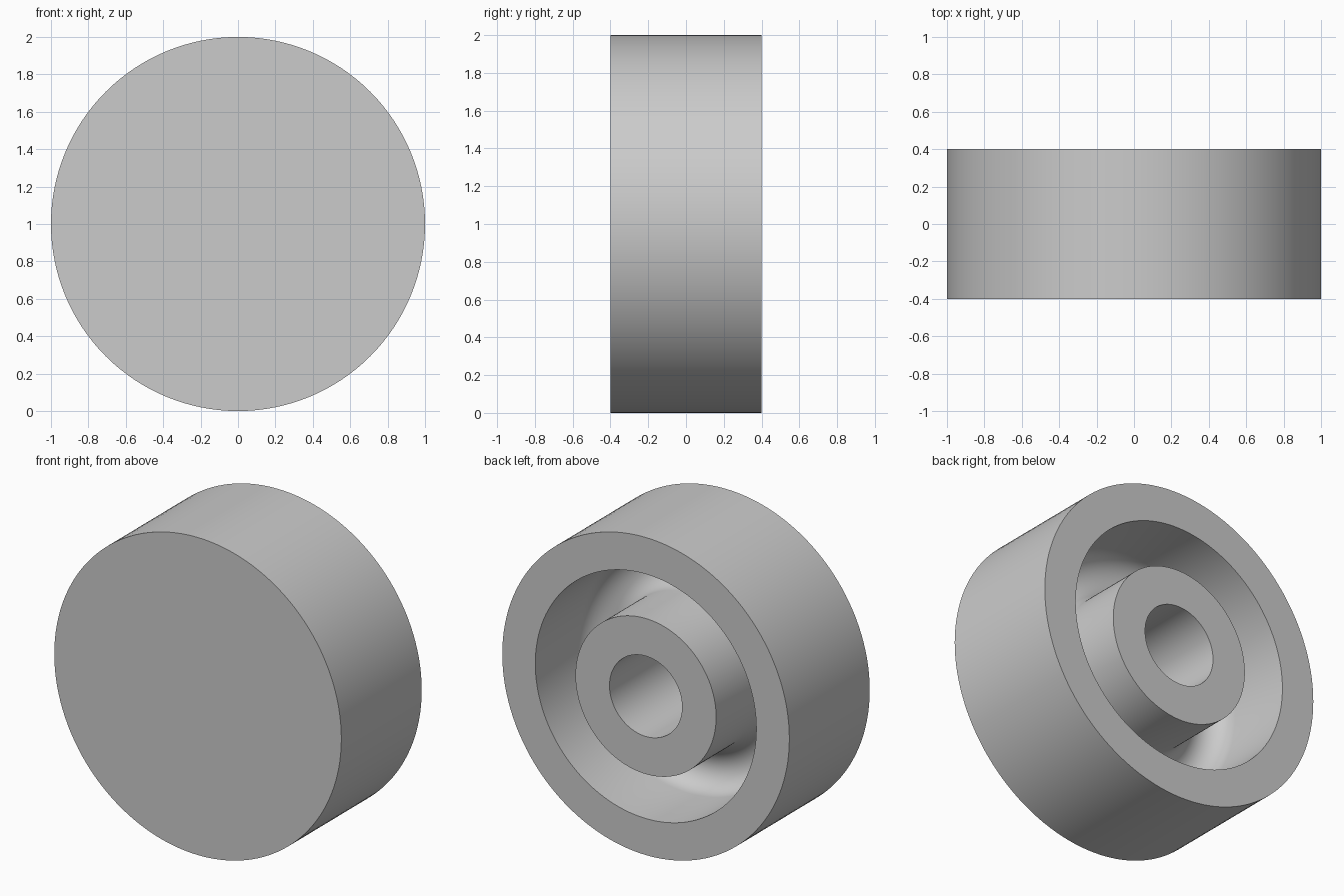
import bpy
import bmesh
from math import pi, sin, cos, radians
from mathutils import Matrix, Vector

cube = bpy.data.objects.get("Cube")
if cube:
    bpy.data.objects.remove(cube, do_unlink=True)

SEGMENTS = 128
HALF_DEPTH = 0.4
WHEEL_R = 1.0
RIM_INNER_R = 0.77
HUB_R = 0.49
BORE_R = 0.253
BORE_DEPTH = 0.6
WALL_DEPTH = 0.42      # straight part of the groove before its round bottom
ARC_STEPS = 16


def make_material(name, color):
    mat = bpy.data.materials.new(name)
    mat.use_nodes = True
    mat.diffuse_color = color
    bsdf = next(n for n in mat.node_tree.nodes if n.type == "BSDF_PRINCIPLED")
    bsdf.inputs["Base Color"].default_value = color
    return mat


def lathe(name, profile, mat):
    """Revolve (radius, y) points around the y axis into a closed solid."""
    bm = bmesh.new()
    verts = [bm.verts.new((r, y, 0)) for r, y in profile]
    edges = [bm.edges.new(pair) for pair in zip(verts, verts[1:])]
    bmesh.ops.spin(bm, geom=verts + edges, cent=(0, 0, 0), axis=(0, 1, 0),
                   angle=2 * pi, steps=SEGMENTS, use_duplicate=False)
    bmesh.ops.remove_doubles(bm, verts=bm.verts[:], dist=1e-4)
    bmesh.ops.recalc_face_normals(bm, faces=bm.faces[:])
    bmesh.ops.transform(bm, matrix=Matrix.Translation(Vector((0, 0, WHEEL_R))),
                        verts=bm.verts[:])
    mesh = bpy.data.meshes.new(name)
    bm.to_mesh(mesh)
    bm.free()
    mesh.materials.append(mat)
    obj = bpy.data.objects.new(name, mesh)
    bpy.context.collection.objects.link(obj)
    bpy.ops.object.select_all(action="DESELECT")
    obj.select_set(True)
    bpy.context.view_layer.objects.active = obj
    bpy.ops.object.shade_smooth_by_angle(angle=radians(30))
    return obj


# Round-bottomed groove between rim and hub
groove_mid = (RIM_INNER_R + HUB_R) / 2
groove_r = (RIM_INNER_R - HUB_R) / 2
groove = []
for i in range(ARC_STEPS + 1):
    a = pi * i / ARC_STEPS
    groove.append((groove_mid + groove_r * cos(a),
                   HALF_DEPTH - WALL_DEPTH - groove_r * sin(a)))

# Half section: closed front, tread, rim, groove, hub, blind bore
section = [
    (0, -HALF_DEPTH),
    (WHEEL_R, -HALF_DEPTH),
    (WHEEL_R, HALF_DEPTH),
    (RIM_INNER_R, HALF_DEPTH),
    *groove,
    (HUB_R, HALF_DEPTH),
    (BORE_R, HALF_DEPTH),
    (BORE_R, HALF_DEPTH - BORE_DEPTH),
    (0, HALF_DEPTH - BORE_DEPTH),
]

grey = make_material("plain grey", (0.6, 0.6, 0.6, 1))
lathe("wheel_body", section, grey)
